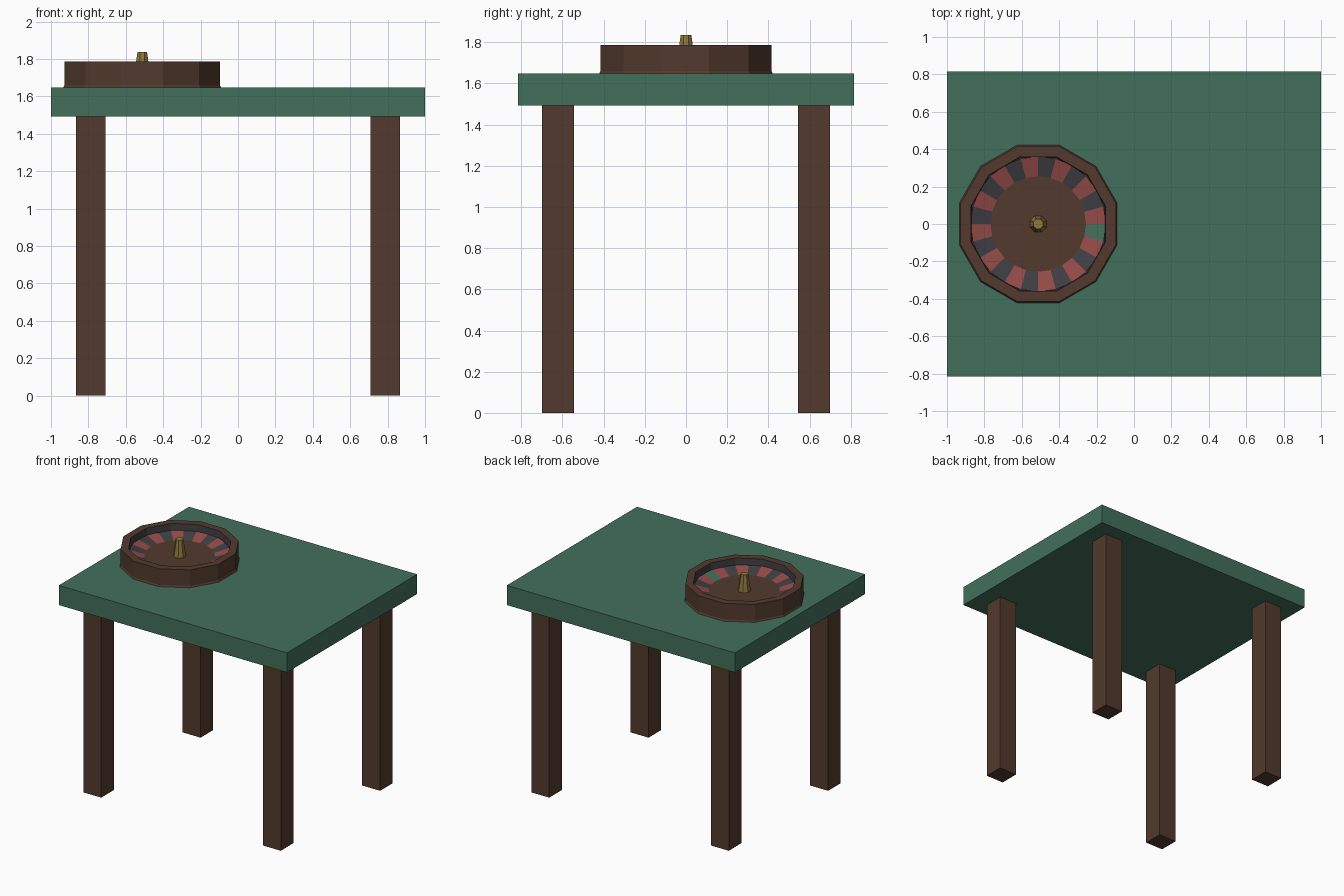
import bpy
import math

cube = bpy.data.objects.get("Cube")
if cube:
    bpy.data.objects.remove(cube, do_unlink=True)


def material(name, color):
    m = bpy.data.materials.new(name)
    m.use_nodes = True
    m.diffuse_color = (*color, 1)
    m.node_tree.nodes["Principled BSDF"].inputs["Base Color"].default_value = (*color, 1)
    return m


felt = material("green felt", (0.055, 0.16, 0.105))
wood = material("dark wood", (0.085, 0.042, 0.026))
red = material("pocket red", (0.30, 0.07, 0.065))
black = material("pocket black", (0.05, 0.05, 0.058))
gold = material("brass", (0.27, 0.19, 0.05))

WHEEL = (-0.512, 0.0, 0.0)


def box(name, center, size, mat):
    bpy.ops.mesh.primitive_cube_add(size=1, location=center)
    ob = bpy.context.object
    ob.name = name
    ob.scale = size
    ob.data.materials.append(mat)
    return ob


def lathe(name, profile, sides, mats, turn=0.0, pick=None):
    """Faceted surface of revolution about the wheel axis; a zero radius closes it."""
    verts, faces, slots = [], [], []
    for r, z in profile:
        for i in range(sides):
            a = turn + math.tau * i / sides
            verts.append((r * math.cos(a), r * math.sin(a), z))
    for k in range(len(profile) - 1):
        for i in range(sides):
            j = (i + 1) % sides
            a, b = k * sides, (k + 1) * sides
            if profile[k][0] == 0:
                f = (a, b + j, b + i)
            elif profile[k + 1][0] == 0:
                f = (a + i, a + j, b)
            else:
                f = (a + i, a + j, b + j, b + i)
            faces.append(f)
            slots.append(pick(k, i) if pick else 0)
    me = bpy.data.meshes.new(name)
    me.from_pydata(verts, [], faces)
    for m in mats:
        me.materials.append(m)
    for p, s in zip(me.polygons, slots):
        p.material_index = s
    ob = bpy.data.objects.new(name, me)
    ob.location = WHEEL
    bpy.context.collection.objects.link(ob)
    return ob


# Table
box("table_top", (0, 0, 1.57), (2, 1.63, 0.156), felt)
for sx, side in ((1, "left"), (-1, "right")):
    for sy, end in ((-1, "front"), (1, "back")):
        box(f"{end}_{side}_leg", (sx * 0.787, sy * 0.622, 0.748), (0.157, 0.157, 1.496), wood)

# Wheel rim: outer wall and top in wood, inner wall black
step = math.radians(15)
lathe("wheel_rim",
      [(0.438, 1.645), (0.43, 1.66), (0.43, 1.787), (0.372, 1.787), (0.368, 1.70)],
      12, [wood, black], step, lambda k, i: 1 if k == 3 else 0)

# Sloped ring of alternating pockets with one green pocket
lathe("pocket_ring", [(0.362, 1.735), (0.255, 1.705)], 24, [red, black, felt], 0,
      lambda k, i: 2 if i == 23 else i % 2)

# Wheel floor and spindle
lathe("wheel_floor", [(0.37, 1.70), (0.0, 1.703)], 24, [wood])
lathe("spindle", [(0.048, 1.70), (0.028, 1.836), (0, 1.836)], 8, [gold], step * 1.5)
